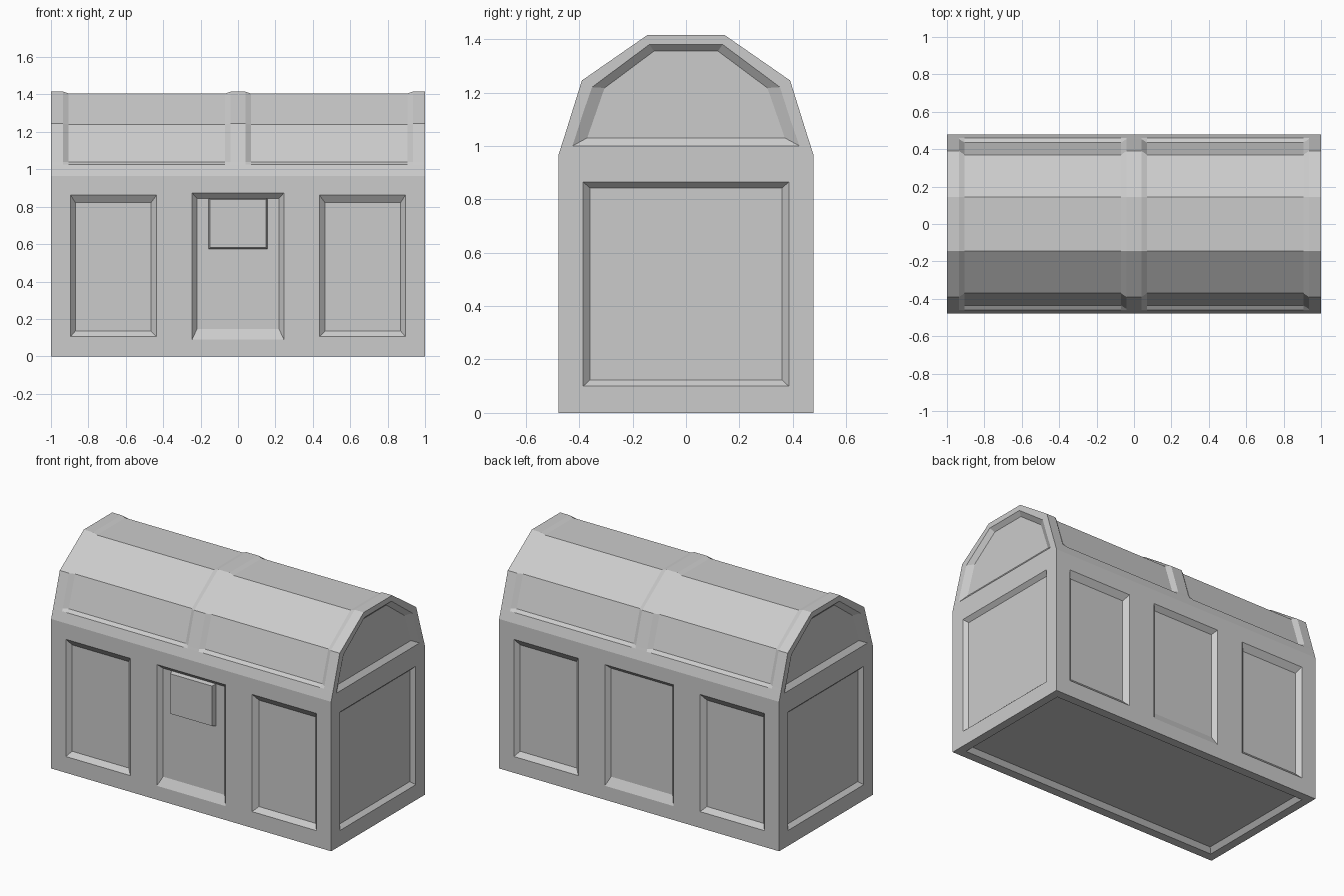
import bpy
import bmesh
from mathutils import Vector

if "Cube" in bpy.data.objects:
    bpy.data.objects.remove(bpy.data.objects["Cube"])

HALF_X, HALF_Y = 1.0, 0.478

grey = bpy.data.materials.new("plain grey")
grey.use_nodes = True
COLOUR = (0.6, 0.6, 0.6, 1)
grey.diffuse_color = COLOUR
grey.node_tree.nodes["Principled BSDF"].inputs["Base Color"].default_value = COLOUR


def make_object(name, bm):
    bmesh.ops.recalc_face_normals(bm, faces=bm.faces)
    mesh = bpy.data.meshes.new(name)
    bm.to_mesh(mesh)
    bm.free()
    mesh.materials.append(grey)
    obj = bpy.data.objects.new(name, mesh)
    bpy.context.scene.collection.objects.link(obj)
    return obj


def loft(bm, rings):
    """Skin closed rings of points and cap both ends."""
    rows = [[bm.verts.new(p) for p in ring] for ring in rings]
    for a, b in zip(rows, rows[1:]):
        for i in range(len(a)):
            j = (i + 1) % len(a)
            bm.faces.new((a[i], a[j], b[j], b[i]))
    bm.faces.new(rows[0])
    bm.faces.new(rows[-1])


def rect(u0, u1, v0, v1):
    return [(u0, v0), (u1, v0), (u1, v1), (u0, v1)]


def mirrored(half):
    """Complete a symmetric outline from its right half, bottom to top."""
    return half + [(-u, v) for u, v in reversed(half)]


def recess(bm, place, outer, inner, depth):
    """Tapered cutter, continued outside the surface by its own depth."""
    far = [(2 * a - c, 2 * b - d) for (a, b), (c, d) in zip(outer, inner)]
    loft(bm, [[place(u, v, -depth) for u, v in far],
              [place(u, v, depth) for u, v in inner]])


# Chest shell: raised bands alternate with sunken lid panels along x
base = [(HALF_Y, 0), (HALF_Y, 0.965), (0.459, 1.025)]
band = mirrored(base + [(0.454, 1.04), (0.39, 1.245), (0.145, 1.415)])
sunk = mirrored(base + [(0.435, 1.04), (0.37, 1.24), (0.145, 1.405)])
half_sections = [(0.04, band), (0.07, sunk), (0.905, sunk), (0.935, band), (HALF_X, band)]
sections = [(-x, s) for x, s in reversed(half_sections)] + half_sections
bm = bmesh.new()
loft(bm, [[(x, y, z) for y, z in outline] for x, outline in sections])
chest = make_object("chest_shell", bm)

# Recessed panels on the front, back, ends and underside
bm = bmesh.new()
for side in (-1, 1):
    def long_face(u, v, d):
        return Vector((u, side * (HALF_Y - d), v))

    def end_face(u, v, d):
        return Vector((side * (HALF_X - d), u, v))

    recess(bm, long_face, rect(-0.245, 0.245, 0.09, 0.873),
           rect(-0.22, 0.22, 0.145, 0.845), 0.028)
    recess(bm, long_face, rect(0.435, 0.895, 0.105, 0.862),
           rect(0.465, 0.87, 0.135, 0.822), 0.028)
    recess(bm, long_face, rect(-0.895, -0.435, 0.105, 0.862),
           rect(-0.87, -0.465, 0.135, 0.822), 0.028)
    recess(bm, end_face, rect(-0.385, 0.385, 0.1, 0.865),
           rect(-0.36, 0.36, 0.123, 0.842), 0.025)
    recess(bm, end_face, mirrored([(0.425, 1.0), (0.352, 1.22), (0.137, 1.38)]),
           mirrored([(0.37, 1.03), (0.305, 1.217), (0.12, 1.355)]), 0.025)
recess(bm, lambda u, v, d: Vector((u, v, d)), rect(-0.945, 0.945, -0.42, 0.42),
       rect(-0.92, 0.92, -0.395, 0.395), 0.028)
cutter = make_object("panel_cutter", bm)
cutter.hide_render = True

cut = chest.modifiers.new("panels", "BOOLEAN")
cut.operation = "DIFFERENCE"
cut.solver = "EXACT"
cut.object = cutter
bpy.context.view_layer.update()
evaluated = chest.evaluated_get(bpy.context.evaluated_depsgraph_get())
carved = bpy.data.meshes.new_from_object(evaluated)
chest.modifiers.clear()
chest.data = carved
bpy.data.objects.remove(cutter)

# Lock plate, flush with the front and slightly tapered
bm = bmesh.new()
loft(bm, [[(x, -HALF_Y + 0.03, z) for x, z in rect(-0.157, 0.157, 0.573, 0.845)],
          [(x, -HALF_Y, z) for x, z in rect(-0.149, 0.149, 0.581, 0.839)]])
make_object("lock_plate", bm)
